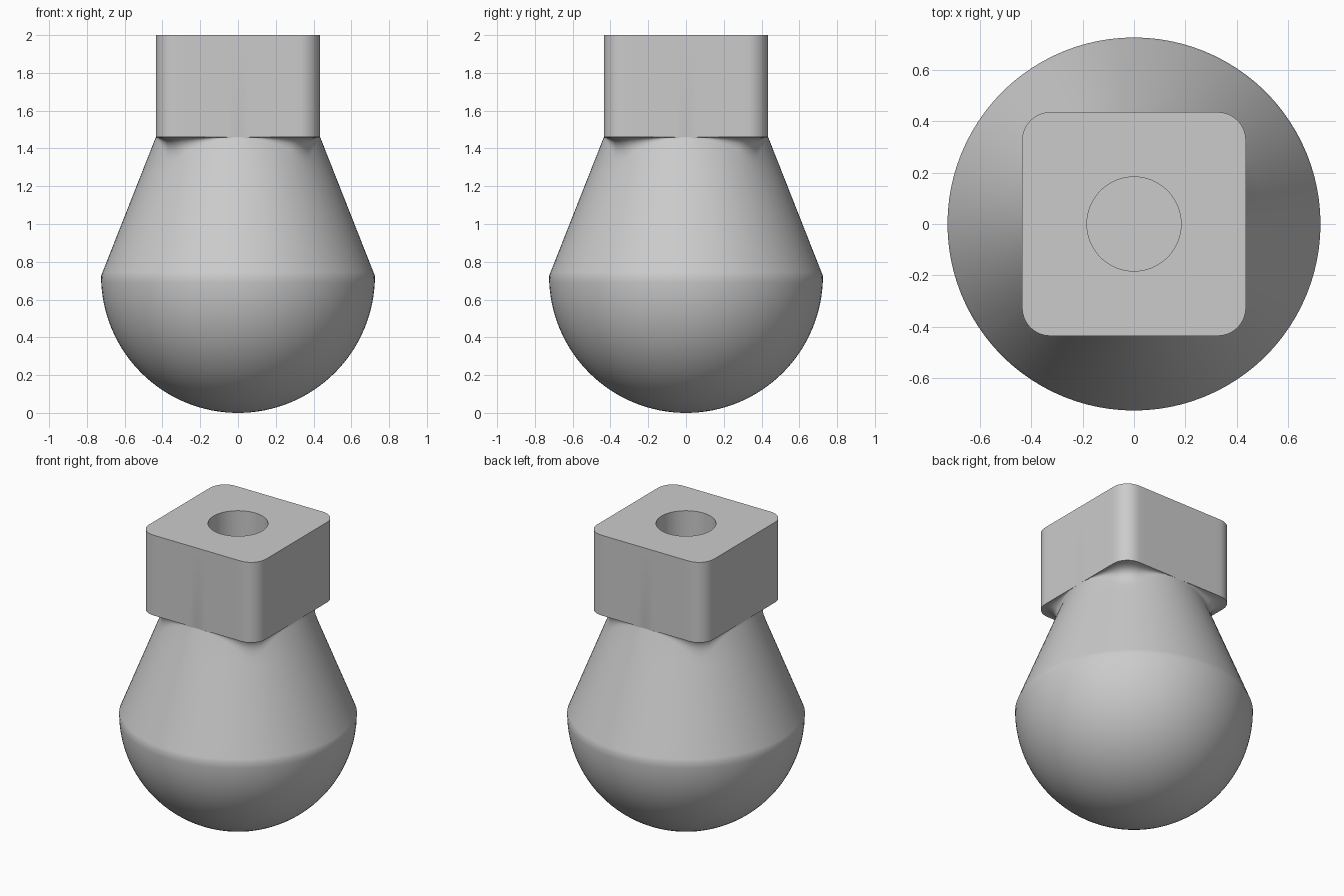
import bpy
import bmesh
from math import sin, cos, tan, atan2, hypot, pi, radians

if "Cube" in bpy.data.objects:
    bpy.data.objects.remove(bpy.data.objects["Cube"], do_unlink=True)

BALL = 0.725                  # ball radius, also the height of its centre
HALF, ROUND = 0.435, 0.11     # socket block half width and corner rounding
NECK_Z, TOP_Z = 1.46, 2.0
HOLE, HOLE_FLOOR = 0.183, 1.46

grey = bpy.data.materials.new("plain grey")
grey.use_nodes = True
colour = (0.6, 0.6, 0.6, 1)
grey.diffuse_color = colour
grey.node_tree.nodes["Principled BSDF"].inputs["Base Color"].default_value = colour


def block_outline(flat_steps=20, corner_steps=8):
    """Rounded square as (angle, radius) pairs, evenly spread by angle on the flats."""
    inner = HALF - ROUND
    limit = atan2(inner, HALF)
    points = []
    for side in range(4):
        quarter = []
        for i in range(flat_steps):
            a = limit * (2 * i / flat_steps - 1)
            quarter.append((HALF, HALF * tan(a)))
        for i in range(corner_steps):
            a = pi / 2 * i / corner_steps
            quarter.append((inner + ROUND * cos(a), inner + ROUND * sin(a)))
        points += [(atan2(y, x) + side * pi / 2, hypot(x, y)) for x, y in quarter]
    return points


def cone_radius(z):
    return BALL + (HALF - BALL) * (z - BALL) / (NECK_Z - BALL)


def profile(r):
    """Vertical section in a direction where the block outline has radius r."""
    section = []
    # ball
    for i in range(1, 33):
        a = pi / 2 * i / 32
        section.append((BALL * sin(a), BALL - BALL * cos(a)))
    # tapered neck
    for z in (0.745, 0.9, 1.1, 1.28):
        section.append((cone_radius(z), z))
    # concave fillet under the block corners
    end_z = NECK_Z - max(r - HALF, 0.012)
    end_r = cone_radius(end_z)
    for i in range(9):
        t = i / 8
        a, b, c = (1 - t) ** 2, 2 * t * (1 - t), t * t
        section.append((a * end_r + b * HALF + c * r, a * end_z + (b + c) * NECK_Z))
    # block wall, top and round hole
    section += [(r, TOP_Z), (HOLE, TOP_Z), (HOLE, HOLE_FLOOR)]
    return section


bm = bmesh.new()
pole = bm.verts.new((0, 0, 0))
columns = [[bm.verts.new((r * cos(a), r * sin(a), z)) for r, z in profile(edge)]
           for a, edge in block_outline()]
for left, right in zip(columns, columns[1:] + columns[:1]):
    bm.faces.new((pole, right[0], left[0]))
    for k in range(len(left) - 1):
        bm.faces.new((left[k], right[k], right[k + 1], left[k + 1]))
bm.faces.new([column[-1] for column in columns])
bmesh.ops.recalc_face_normals(bm, faces=bm.faces)

mesh = bpy.data.meshes.new("ball_with_square_socket")
bm.to_mesh(mesh)
bm.free()
mesh.materials.append(grey)
body = bpy.data.objects.new("ball_with_square_socket", mesh)
bpy.context.collection.objects.link(body)

bpy.ops.object.select_all(action="DESELECT")
body.select_set(True)
bpy.context.view_layer.objects.active = body
bpy.ops.object.shade_smooth_by_angle(angle=radians(35))
